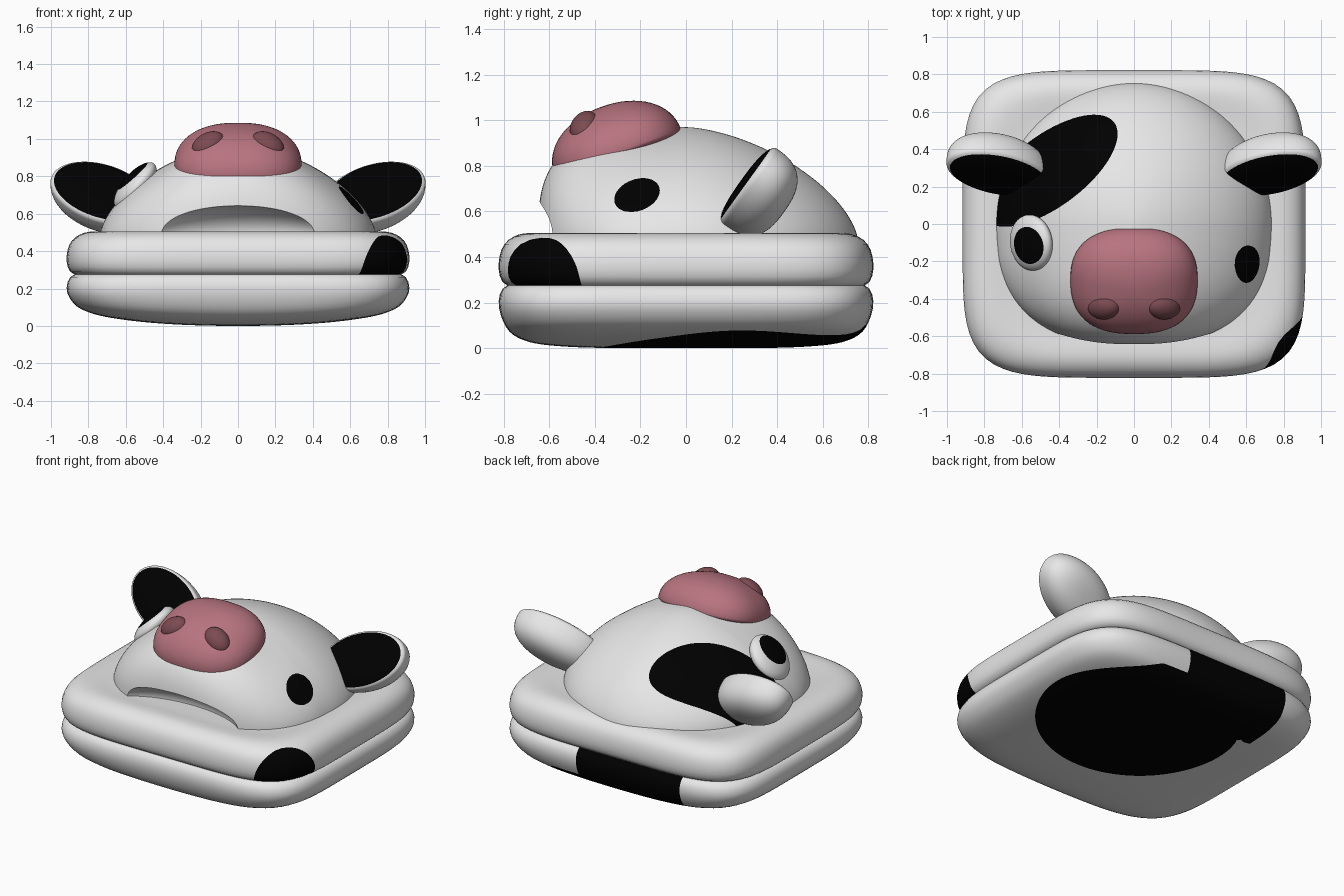
import bpy, bmesh, math
from math import sin, cos, pi
from mathutils import Vector, Matrix

if "Cube" in bpy.data.objects:
    bpy.data.objects.remove(bpy.data.objects["Cube"])


def material(name, rgb):
    m = bpy.data.materials.new(name)
    m.diffuse_color = (*rgb, 1)
    m.use_nodes = True
    m.node_tree.nodes["Principled BSDF"].inputs["Base Color"].default_value = m.diffuse_color
    return m


WHITE = material("white", (0.8, 0.8, 0.8))
BLACK = material("black", (0.0, 0.0, 0.0))
PINK = material("pink", (0.48, 0.175, 0.215))
DARK_PINK = material("dark pink", (0.20, 0.07, 0.082))


def smooth(ob, angle=40):
    bpy.ops.object.select_all(action='DESELECT')
    ob.select_set(True)
    bpy.context.view_layer.objects.active = ob
    bpy.ops.object.shade_smooth_by_angle(angle=math.radians(angle))


def cut_patch(bm, g):
    """Cut the mesh along g = 0 and give faces with g < 0 the second material."""
    cuts = []
    for e in list(bm.edges):
        a, b = e.verts
        ga, gb = g(a.co), g(b.co)
        if (ga < 0) != (gb < 0):
            lo, hi = 0.0, 1.0
            for _ in range(14):
                mid = (lo + hi) / 2
                if (g(a.co.lerp(b.co, mid)) < 0) == (ga < 0):
                    lo = mid
                else:
                    hi = mid
            cuts.append((e, a, min(max(lo, 0.01), 0.99)))
    verts = [bmesh.utils.edge_split(e, a, k)[1] for e, a, k in cuts]
    bmesh.ops.connect_verts(bm, verts=verts)
    for fc in bm.faces:
        fc.material_index = int(g(fc.calc_center_median()) < 0)


def surface(name, f, nu, nv, mats, patch=None, matrix=None):
    """Closed shape: f(angle, t) runs from bottom pole (t=0) to top pole (t=1)."""
    bm = bmesh.new()
    rows = [[bm.verts.new(f(2 * pi * i / nu, j / nv)) for i in range(nu)]
            for j in range(nv + 1)]
    for a, b in zip(rows, rows[1:]):
        for i in range(nu):
            k = (i + 1) % nu
            bm.faces.new((a[i], a[k], b[k], b[i]))
    bmesh.ops.remove_doubles(bm, verts=bm.verts, dist=1e-5)
    if patch:
        cut_patch(bm, patch)
    if matrix:
        bm.transform(matrix)
    bmesh.ops.recalc_face_normals(bm, faces=bm.faces)
    me = bpy.data.meshes.new(name)
    bm.to_mesh(me)
    bm.free()
    for m in mats:
        me.materials.append(m)
    ob = bpy.data.objects.new(name, me)
    bpy.context.collection.objects.link(ob)
    smooth(ob)
    return ob


def outline(a, rx, ry, n):
    """Point of a superellipse at polar angle a."""
    c, s = cos(a), sin(a)
    r = (abs(c / rx) ** n + abs(s / ry) ** n) ** (-1 / n)
    return Vector((r * c, r * s, 0))


def blob(rx, ry, up, down, n=2, p=2):
    """Superellipsoid with separate upper and lower heights."""
    def f(a, t):
        psi = (t - 0.5) * pi
        v = outline(a, rx, ry, n) * max(cos(psi), 0) ** (2 / p)
        v.z = (up if psi > 0 else -down) * abs(sin(psi)) ** (2 / p)
        return v
    return f


def frame(origin, x, z):
    """Matrix with the given x direction and outward normal z."""
    z = Vector(z).normalized()
    x = Vector(x)
    x = (x - z * x.dot(z)).normalized()
    m = Matrix((x, z.cross(x), z)).transposed().to_4x4()
    m.translation = origin
    return m


# two stacked cushions: a softened profile swept round a squarish outline
def cushion(profile, belly=0.0):
    pts = [Vector(p) for p in profile]
    for _ in range(2):
        pts = [pts[0]] + [a.lerp(b, k) for a, b in zip(pts, pts[1:])
                          for k in (0.25, 0.75)] + [pts[-1]]
    lengths = [0]
    for a, b in zip(pts, pts[1:]):
        lengths.append(lengths[-1] + (b - a).length)

    def f(a, t):
        d = t * lengths[-1]
        i = next((i for i in range(len(pts) - 2) if lengths[i + 1] >= d), len(pts) - 2)
        r, z = pts[i].lerp(pts[i + 1], (d - lengths[i]) / (lengths[i + 1] - lengths[i]))
        v = outline(a, 0.917, 0.823, 5) * r
        v.z = z + belly * v.x ** 2 * max(0, 1 - z / 0.2)
        return v
    return f


def belly_patch(c):
    oval = max(((c.x - 0.17) / 0.64) ** 2 + ((c.y - 0.24) / 0.6) ** 2 - 1, c.z - 0.1)
    band = max(0.47 - c.y, abs(c.x + 0.14) - 0.38)
    return min(oval, band)


def corner_patch(c):
    return (c - Vector((0.83, -0.66, 0.29))).length - 0.205


LOWER = [(0, 0), (0.5, 0), (0.75, 0.012), (0.86, 0.03), (0.94, 0.065), (0.98, 0.12),
         (1.003, 0.19), (0.992, 0.25), (0.955, 0.279), (0.92, 0.279), (0, 0.279)]
UPPER = [(0, 0.273), (0.92, 0.273), (0.955, 0.273), (0.992, 0.30), (1.003, 0.37),
         (0.985, 0.44), (0.945, 0.48), (0.88, 0.505), (0.8, 0.505), (0.7, 0.495), (0, 0.49)]
surface("lower_cushion", cushion(LOWER, 0.07), 128, 72, [WHITE, BLACK], belly_patch)
surface("upper_cushion", cushion(UPPER), 128, 72, [WHITE, BLACK], corner_patch)


# head dome: steep at the front, sloping at the back
HEAD_ROWS = 60


def head_shape(a, t):
    if t == 0:
        return Vector((0, 0, 0.47))
    psi = (t - 1 / HEAD_ROWS) / (1 - 1 / HEAD_ROWS) * pi / 2
    s = sin(a)
    front = s < 0
    p = 1.66 + (1.5 * s ** 4 if front else -0.06 * s)
    n = 2 + (0.5 * min(1, -4 * s) if front else 0)
    v = outline(a, 0.74, 0.65 if front else 0.755, n) * max(cos(psi), 0) ** (2 / p)
    v.z = 0.47 + 0.5 * sin(psi) ** (2 / p)
    return v


def head_patches(c):
    dx, dy = c.x + 0.45, c.y - 0.285
    big = ((0.8 * dx + 0.6 * dy) / 0.43) ** 2 + ((0.8 * dy - 0.6 * dx) / 0.19) ** 2 - 1
    dy, dz = c.y + 0.215, c.z - 0.672
    small = (dy / 0.1) ** 2 + ((dz - 0.2 * dy) / 0.072) ** 2 - 1
    return max(0.4705 - c.z, min(big, max(small, -c.x)))


head = surface("head", head_shape, 144, HEAD_ROWS, [WHITE, BLACK], head_patches)

# mouth hollow under the front edge
cutter = surface("mouth_cutter", blob(0.48, 0.26, 0.16, 0.16), 64, 32, [WHITE],
                 matrix=Matrix.Translation((0, -0.72, 0.49)))
cutter.hide_render = True
mod = head.modifiers.new("mouth", 'BOOLEAN')
mod.operation = 'DIFFERENCE'
mod.solver = 'EXACT'
mod.object = cutter
bpy.context.view_layer.objects.active = head
bpy.ops.object.modifier_apply(modifier=mod.name)
bpy.data.objects.remove(cutter)
smooth(head)

# snout
surface("snout", blob(0.34, 0.295, 0.21, 0.06, 2.5, 2.1), 64, 32, [PINK],
        matrix=frame((0, -0.30, 0.862), (1, 0, 0), (0, -0.34, 0.94)))

# eye with pupil, on the left side only
surface("eye", blob(0.155, 0.15, 0.065, 0.07), 64, 40, [WHITE, BLACK],
        lambda c: max(-c.z, ((c.x - 0.03) / 0.105) ** 2 + ((c.y + 0.01) / 0.1) ** 2 - 1),
        frame((-0.55, -0.10, 0.75), (0.65, 0, 0.75), (-0.75, -0.1, 0.65)))

# ears and nostrils, mirrored
up = Vector((0, 0.58, 0.815))
b = math.radians(25)
ear = frame((0.725, 0.285, 0.703), Vector((cos(b), 0, 0)) + up * sin(b), (0, -0.815, 0.58))
nostril = frame((0.16, -0.447, 0.972), (0.8, -0.1, -0.5), (0.3, -0.65, 0.7))
for side, sx in (("right", 1), ("left", -1)):
    mirror = Matrix.Diagonal((sx, 1, 1, 1))
    surface(side + "_ear", blob(0.295, 0.182, 0.055, 0.18, 2, 2.6), 64, 48, [WHITE, BLACK],
            lambda c: max(-c.z, (c.x / 0.275) ** 2 + (c.y / 0.168) ** 2 - 1), mirror @ ear)
    surface(side + "_nostril", blob(0.093, 0.068, 0.055, 0.05), 32, 16, [DARK_PINK],
            matrix=mirror @ nostril)
